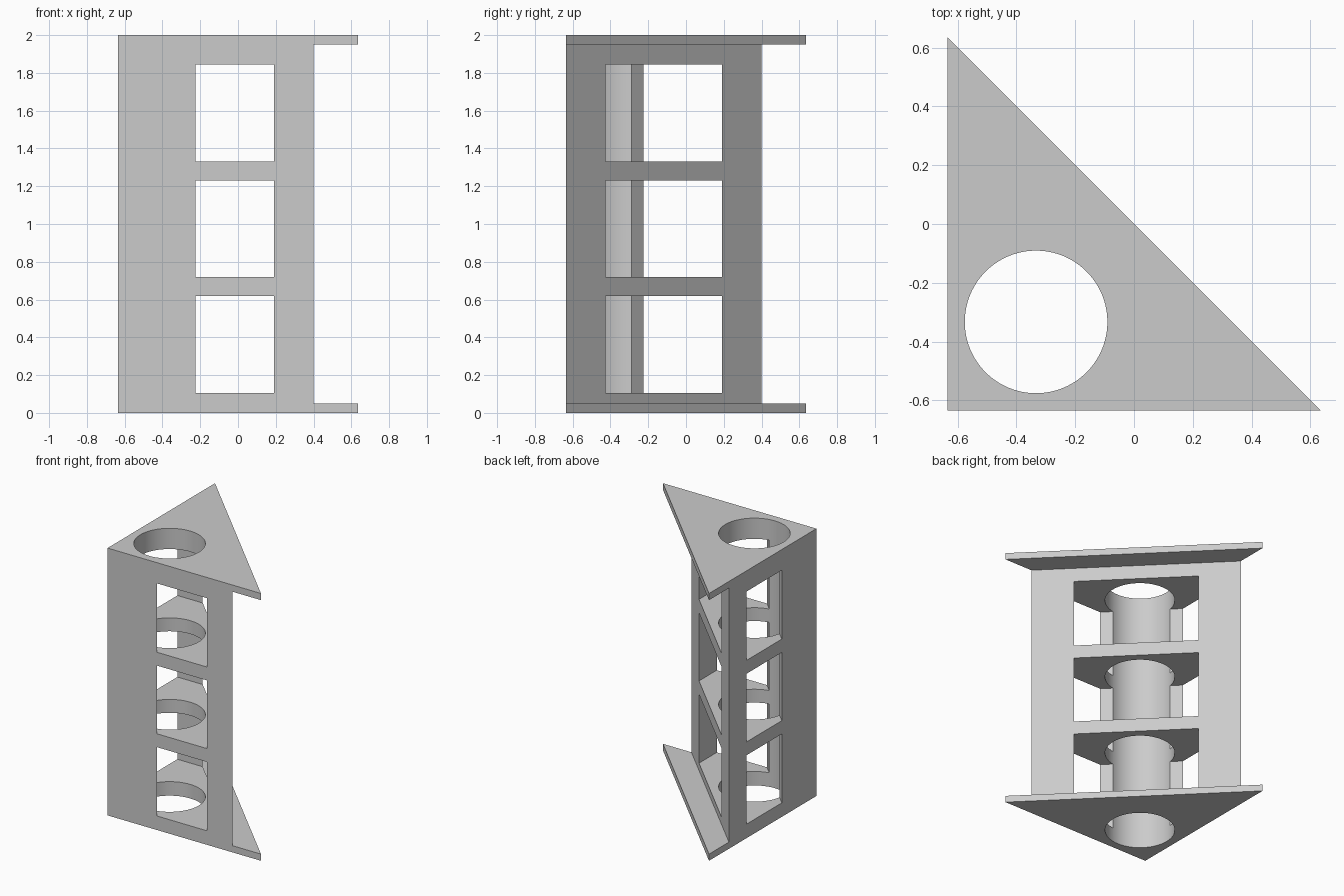
import bpy
import bmesh
import math

if "Cube" in bpy.data.objects:
    bpy.data.objects.remove(bpy.data.objects["Cube"], do_unlink=True)

HALF = 0.635            # half of the footprint
HEIGHT = 2.0
PLATE = 0.05            # thickness of the overhanging end plates
INNER = 0.40            # where the body stops behind the end plates
NEAR, FAR = -0.225, 0.19   # window edges along each straight wall
BORE_CENTRE, BORE_RADIUS = -0.333, 0.2425
WINDOWS = [(0.105, 0.62), (0.72, 1.23), (1.33, 1.845)]
OUT = 0.1               # how far the cutters reach past the walls

grey = bpy.data.materials.new("plain_grey")
grey.use_nodes = True
colour = (0.6, 0.6, 0.6, 1)
grey.diffuse_color = colour
grey.node_tree.nodes["Principled BSDF"].inputs["Base Color"].default_value = colour


def prism(name, outline, low, high):
    """Extrude a flat outline from one height to another."""
    bm = bmesh.new()
    face = bm.faces.new([bm.verts.new((x, y, low)) for x, y in outline])
    top = bmesh.ops.extrude_face_region(bm, geom=[face])["geom"]
    bmesh.ops.translate(bm, vec=(0, 0, high - low),
                        verts=[v for v in top if isinstance(v, bmesh.types.BMVert)])
    bmesh.ops.recalc_face_normals(bm, faces=bm.faces)
    mesh = bpy.data.meshes.new(name)
    bm.to_mesh(mesh)
    bm.free()
    mesh.materials.append(grey)
    obj = bpy.data.objects.new(name, mesh)
    bpy.context.collection.objects.link(obj)
    return obj


# Triangular tower, its square corner at the front right
tower = prism("triangular_shelf_tower",
              [(-HALF, -HALF), (HALF, -HALF), (-HALF, HALF)], 0, HEIGHT)
cutters = []

# Recess of the slanted back between the end plates
cutters.append(prism("back_recess_cutter",
                     [(INNER + OUT, -HALF - OUT), (1, -HALF - OUT), (1, 1),
                      (-HALF - OUT, 1), (-HALF - OUT, INNER + OUT)],
                     PLATE, HEIGHT - PLATE))

# Openings through all three walls, leaving a post at each corner
slant = INNER - HALF - FAR   # slanted wall position at the far window edge
opening = [(NEAR + OUT, -HALF - OUT), (FAR, -HALF - OUT), (FAR, slant + OUT),
           (slant + OUT, FAR), (-HALF - OUT, FAR), (-HALF - OUT, NEAR + OUT)]
for low, high in WINDOWS:
    cutters.append(prism("window_cutter", opening, low, high))

# Round bore through every shelf and both end plates
circle = [(BORE_CENTRE + BORE_RADIUS * math.cos(math.tau * i / 96),
           BORE_CENTRE + BORE_RADIUS * math.sin(math.tau * i / 96)) for i in range(96)]
cutters.append(prism("bore_cutter", circle, -OUT, HEIGHT + OUT))

bpy.ops.object.select_all(action='DESELECT')
tower.select_set(True)
bpy.context.view_layer.objects.active = tower
for cutter in cutters:
    mod = tower.modifiers.new("cut", 'BOOLEAN')
    mod.operation = 'DIFFERENCE'
    mod.solver = 'EXACT'
    mod.object = cutter
    bpy.ops.object.modifier_apply(modifier=mod.name)
for cutter in cutters:
    bpy.data.objects.remove(cutter, do_unlink=True)

bpy.ops.object.shade_smooth_by_angle(angle=math.radians(30))
